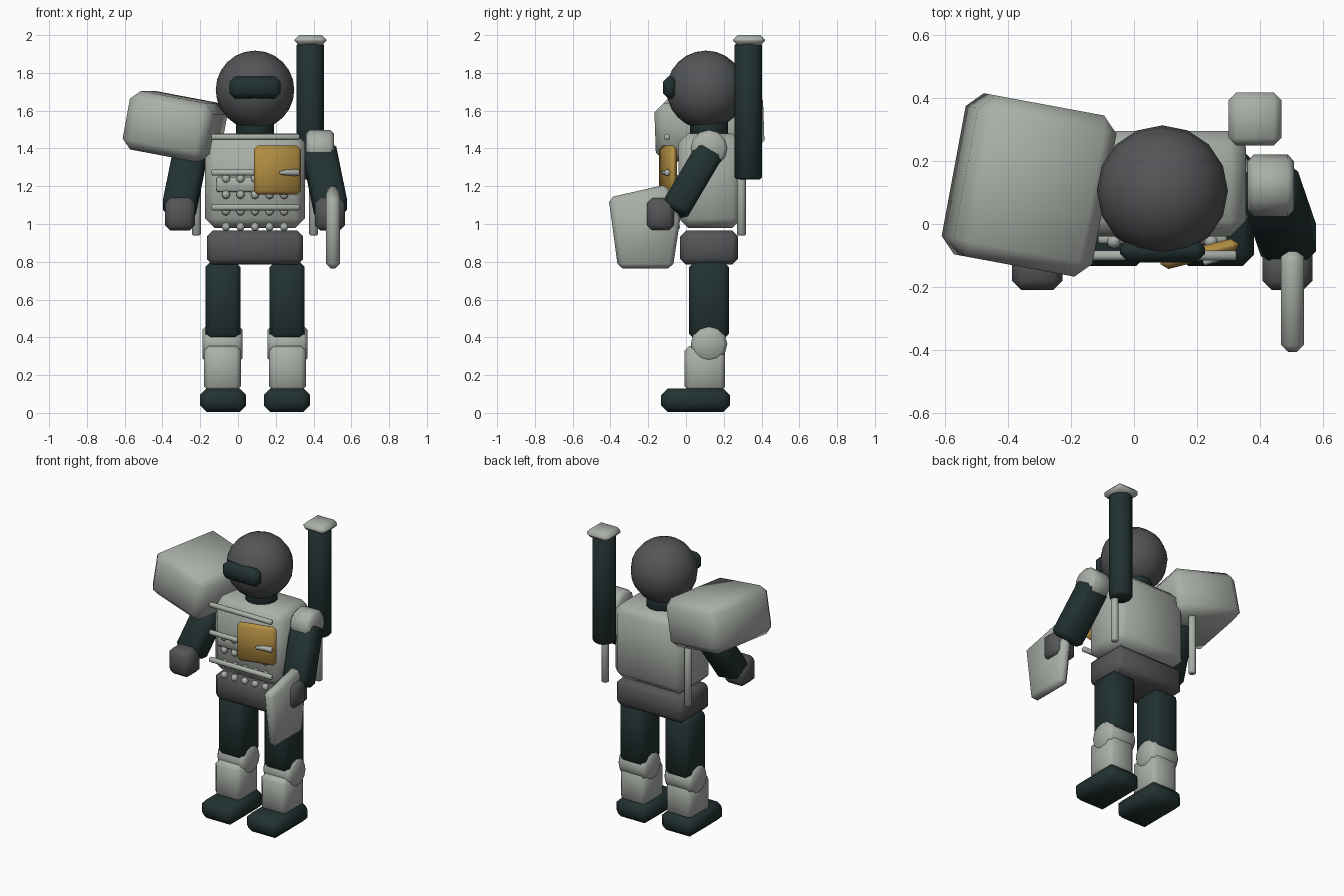
import bpy, bmesh, math
from mathutils import Matrix, Vector

if "Cube" in bpy.data.objects:
    bpy.data.objects.remove(bpy.data.objects["Cube"])

CX, CY = 0.09, 0.122   # body axis


def material(name, rgb):
    m = bpy.data.materials.new(name)
    m.diffuse_color = (*rgb, 1)
    m.use_nodes = True
    m.node_tree.nodes["Principled BSDF"].inputs["Base Color"].default_value = m.diffuse_color
    return m


LIGHT = material("light_grey", (0.40, 0.43, 0.39))
DARK = material("dark_teal", (0.016, 0.031, 0.031))
GREY = material("mid_grey", (0.088, 0.091, 0.095))
GOLD = material("gold", (0.45, 0.27, 0.055))


def finish(name, bm, mat, bevel=0.0, matrix=None):
    """Chamfer the sharp edges, place the mesh and shade it smooth."""
    if bevel:
        sharp = [e for e in bm.edges if e.calc_face_angle(0) > math.radians(42)]
        bmesh.ops.bevel(bm, geom=sharp, offset=bevel, segments=1,
                        profile=0.5, affect='EDGES', clamp_overlap=True)
    if matrix is not None:
        bm.transform(matrix)
    bmesh.ops.recalc_face_normals(bm, faces=bm.faces)
    me = bpy.data.meshes.new(name)
    bm.to_mesh(me)
    bm.free()
    me.materials.append(mat)
    me.shade_smooth()
    me.set_sharp_from_angle(angle=math.radians(56))
    ob = bpy.data.objects.new(name, me)
    bpy.context.collection.objects.link(ob)
    return ob


def box(name, center, size, mat, bevel=0.03, rot=None):
    bm = bmesh.new()
    bmesh.ops.create_cube(bm, size=1)
    bmesh.ops.scale(bm, vec=size, verts=bm.verts)
    m = Matrix.Translation(center)
    return finish(name, bm, mat, bevel, m @ rot if rot else m)


def rod(name, a, b, r, mat, sides=12, bevel=0.0, r2=None):
    """Cylinder or cone running from a to b."""
    a, b = Vector(a), Vector(b)
    bm = bmesh.new()
    bmesh.ops.create_cone(bm, cap_ends=True, segments=sides, radius1=r,
                          radius2=r if r2 is None else r2, depth=(b - a).length)
    q = (b - a).to_track_quat('Z', 'Y').to_matrix().to_4x4()
    return finish(name, bm, mat, bevel, Matrix.Translation((a + b) / 2) @ q)


def ball(name, center, r, mat, u=16, v=12):
    bm = bmesh.new()
    bmesh.ops.create_uvsphere(bm, u_segments=u, v_segments=v, radius=r)
    return finish(name, bm, mat, 0, Matrix.Translation(center))


# Legs, arms and back pins, mirrored about the body axis
for side, s in (("left", -1), ("right", 1)):
    x = CX + s * 0.172
    box(f"{side}_boot", (CX + s * 0.169, 0.05, 0.067), (0.245, 0.365, 0.125), DARK, 0.035)
    box(f"{side}_shin", (x, 0.10, 0.235), (0.195, 0.215, 0.24), LIGHT, 0.025)
    rod(f"{side}_knee", (x - 0.105, CY, 0.365), (x + 0.105, CY, 0.365), 0.097, LIGHT, 12, 0.02)
    box(f"{side}_thigh", (x - s * 0.002, CY, 0.595), (0.185, 0.21, 0.41), DARK, 0.028)

    # Upper arm slopes forwards and outwards
    top = Vector((CX + s * 0.338, 0.13, 1.395))
    end = Vector((CX + s * 0.405, -0.065, 1.065))
    axis = (top - end).normalized()
    xa = Vector((1, 0, 0))
    xa = (xa - axis * xa.dot(axis)).normalized()
    rot = Matrix((xa, axis.cross(xa), axis)).transposed().to_4x4()
    box(f"{side}_arm", (top + end) / 2, (0.178, 0.155, (top - end).length), DARK, 0.028, rot)
    box(f"{side}_hand", (CX + s * 0.397, -0.135, 1.052), (0.16, 0.15, 0.175), GREY, 0.03)
    rod(f"{side}_back_pin", (CX + s * 0.31, 0.293, 0.94), (CX + s * 0.31, 0.293, 1.38),
        0.024, LIGHT, 10, 0.006)

# Body
box("pelvis", (CX, CY, 0.875), (0.51, 0.305, 0.18), GREY, 0.03)
box("torso", (CX, 0.128, 1.23), (0.53, 0.335, 0.50), LIGHT, 0.05)
rod("neck", (CX, CY, 1.46), (CX, CY, 1.57), 0.10, DARK, 16, 0.01)
ball("head", (CX, 0.105, 1.71), 0.208, GREY)
box("visor", (CX, -0.085, 1.723), (0.27, 0.075, 0.115), DARK, 0.028)

# Chest rails, studs and plate
for i, z in enumerate((1.46, 1.272, 1.088)):
    rod(f"chest_rail_{i}", (-0.14, -0.10, z), (0.325, -0.10, z), 0.018, LIGHT, 8, 0.005)
for row, z in enumerate((1.24, 1.155, 1.068, 0.985)):
    for i in range(5):
        ball(f"chest_stud_{row}_{i}", (CX + (i - 2) * 0.077, -0.055, z), 0.023, LIGHT, 10, 6)
box("chest_plate", (CX, -0.048, 1.21), (0.41, 0.03, 0.08), LIGHT, 0.008)

# Slightly open chest door with its handle
door_rot = Matrix.Rotation(math.radians(14), 4, 'Z')
box("chest_door", (0.208, -0.095, 1.285), (0.255, 0.045, 0.26), GOLD, 0.02, door_rot)
rod("door_handle", (0.315, -0.085, 1.272), (0.22, -0.125, 1.272), 0.022, LIGHT, 8, 0.004, 0.010)

# Right shoulder joint and large left shoulder pad
rod("right_shoulder", (0.36, CY, 1.40), (0.508, CY, 1.40), 0.098, LIGHT, 12, 0.02)
tilt = Matrix.Rotation(math.radians(-10.5), 4, 'Z') @ Matrix.Rotation(math.radians(10.5), 4, 'Y')
box("left_shoulder_pad", (-0.333, 0.124, 1.517), (0.455, 0.52, 0.315), LIGHT, 0.05, tilt)

# Blade shield held in the right hand
outline = [(-0.41, 1.14), (-0.10, 1.21), (-0.03, 1.03), (-0.07, 0.765), (-0.36, 0.765)]
bm = bmesh.new()
face = bm.faces.new([bm.verts.new((0.466, y, z)) for y, z in outline])
ext = bmesh.ops.extrude_face_region(bm, geom=[face])
bmesh.ops.translate(bm, vec=(0.074, 0, 0),
                    verts=[g for g in ext["geom"] if isinstance(g, bmesh.types.BMVert)])
bmesh.ops.recalc_face_normals(bm, faces=bm.faces)
finish("hand_shield", bm, LIGHT, 0.024)

# Back barrel with a square cap
rod("back_barrel", (0.383, 0.33, 1.235), (0.383, 0.33, 1.96), 0.072, DARK, 12, 0.012)
box("barrel_cap", (0.384, 0.333, 1.973), (0.168, 0.168, 0.054), LIGHT, 0.024)
